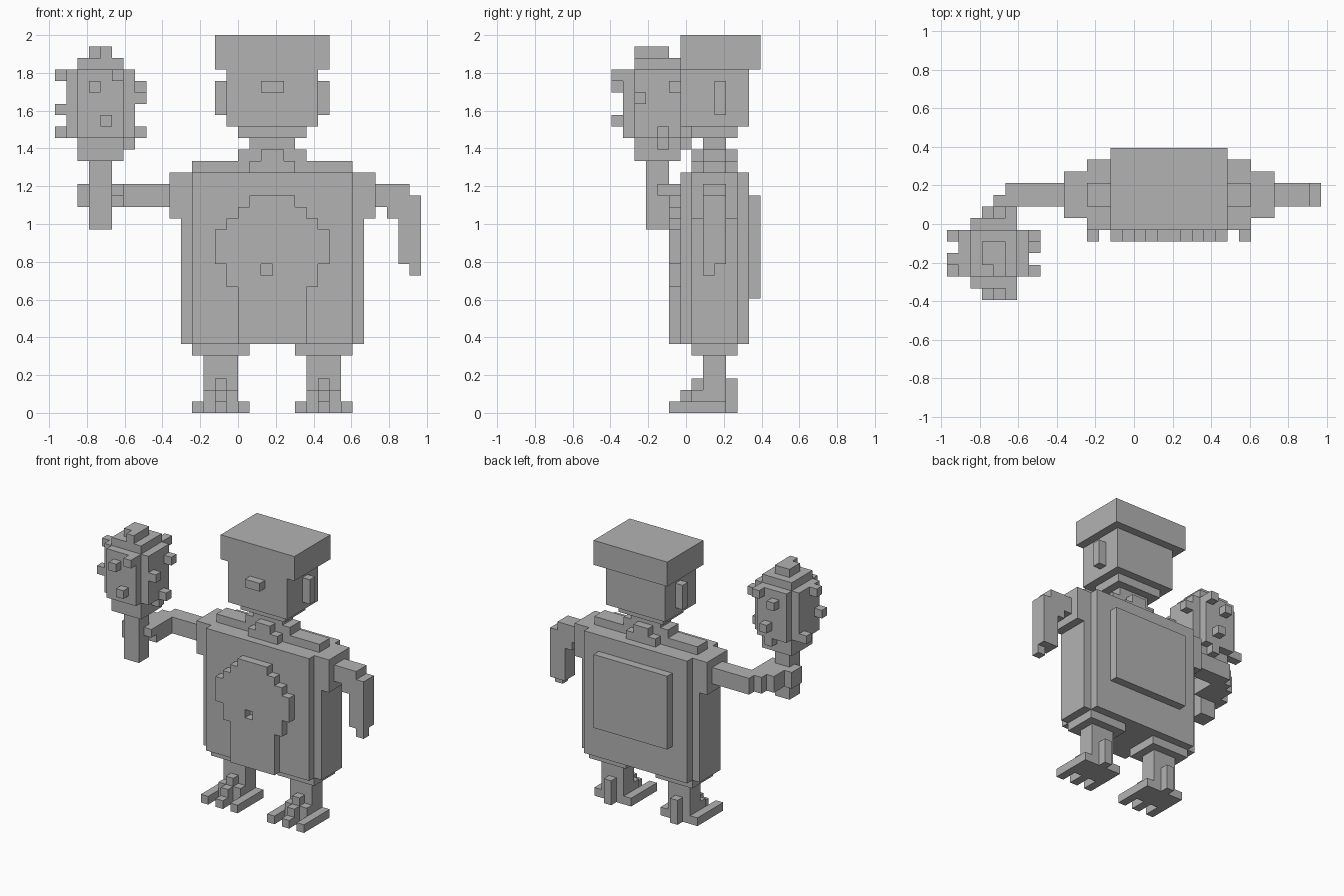
import bpy
import bmesh
import math
from mathutils import Vector

default_cube = bpy.data.objects.get("Cube")
if default_cube:
    bpy.data.objects.remove(default_cube, do_unlink=True)

UNIT = 2 / 33               # edge length of one block
MIDDLE = 3                  # block column of the body's mirror plane
DEPTH_OFFSET = 6.5          # moves block depth so the model is centred

grey = bpy.data.materials.new("stone grey")
grey.use_nodes = True
colour = (0.45, 0.45, 0.45, 1)
grey.diffuse_color = colour
grey.node_tree.nodes["Principled BSDF"].inputs["Base Color"].default_value = colour


def box(x, y, z):
    """Blocks filling the half-open ranges x, y and z."""
    return {(i, j, k) for i in range(*x) for j in range(*y) for k in range(*z)}


def slab(half_width, y, z):
    """Box centred on the body's mirror plane."""
    return box((MIDDLE - half_width, MIDDLE + half_width), y, z)


def mirrored(blocks):
    """The same blocks on the other side of the body."""
    return {(2 * MIDDLE - 1 - i, j, k) for i, j, k in blocks}


def build(name, blocks):
    """Skin a set of blocks with its outer faces only."""
    mesh = bpy.data.meshes.new(name)
    bm = bmesh.new()
    corners = {}

    def corner(point):
        if point not in corners:
            i, j, k = point
            corners[point] = bm.verts.new(Vector((i, j - DEPTH_OFFSET, k)) * UNIT)
        return corners[point]

    for block in sorted(blocks):
        for axis in range(3):
            u, v = (axis + 1) % 3, (axis + 2) % 3
            for side in (0, 1):
                neighbour = list(block)
                neighbour[axis] += 2 * side - 1
                if tuple(neighbour) in blocks:
                    continue
                loop = []
                for a, b in ((0, 0), (1, 0), (1, 1), (0, 1)):
                    point = list(block)
                    point[axis] += side
                    point[u] += a
                    point[v] += b
                    loop.append(corner(tuple(point)))
                bm.faces.new(loop if side else loop[::-1])
    # Merge coplanar block faces into large flat faces
    bmesh.ops.dissolve_limit(bm, angle_limit=math.radians(1),
                             verts=bm.verts[:], edges=bm.edges[:])
    bm.to_mesh(mesh)
    bm.free()
    mesh.materials.append(grey)
    part = bpy.data.objects.new(name, mesh)
    bpy.context.collection.objects.link(part)
    return part


# Head with flat hair, ears and nose
build("hair", slab(5, (6, 13), (30, 33)))
build("head", slab(4, (6, 12), (25, 30)))
build("nose", slab(1, (5, 6), (28, 29)))
right_ear = box((-2, -1), (9, 10), (26, 29))
build("right_ear", right_ear)
build("left_ear", mirrored(right_ear))
build("neck", slab(3, (7, 11), (24, 25)) | slab(2, (8, 10), (23, 24)))

# Torso: deep core, narrower sides, shoulders and stepped collar
torso = slab(7, (6, 12), (6, 21))
torso |= slab(8, (7, 11), (6, 21))
torso |= slab(9, (7, 11), (17, 21))
build("torso", torso)
collar = slab(7, (8, 10), (21, 22)) | slab(2, (7, 11), (21, 22))
collar |= slab(3, (8, 10), (22, 23)) | slab(1, (7, 11), (22, 23))
build("collar", collar)
build("back_panel", slab(5, (12, 13), (10, 19)))

# Rounded belly plate with a navel hole
belly = set()
for half_width, bottom, top in ((3, 6, 18), (2, 6, 19), (4, 11, 17), (5, 13, 16)):
    belly |= slab(half_width, (5, 6), (bottom, top))
belly -= box((2, 3), (5, 6), (12, 13))
build("belly", belly)

# Legs, and feet with three toes and a heel spur
leg = box((-4, 1), (7, 11), (5, 6)) | box((-3, 0), (8, 10), (1, 5))
foot = box((-4, 1), (7, 10), (0, 1))
for toe in (-4, -2, 0):
    foot |= box((toe, toe + 1), (5, 7), (0, 1))
foot |= box((-3, 0), (7, 8), (1, 2))
foot |= box((-2, -1), (6, 8), (1, 2))
foot |= box((-2, -1), (7, 8), (2, 3))
foot |= box((-2, -1), (10, 11), (0, 3))
for side, place in (("right", set), ("left", mirrored)):
    build(side + "_leg", place(leg))
    build(side + "_foot", place(foot))

# Left arm hanging down with one finger
left_arm = box((12, 15), (8, 10), (18, 20))
left_arm |= box((13, 16), (8, 10), (17, 19))
left_arm |= box((14, 16), (8, 10), (13, 18))
left_arm |= box((15, 16), (8, 9), (12, 13))
build("left_arm", left_arm)

# Right arm reaching forward in steps to the grip
handle = box((-13, -11), (3, 5), (16, 22))
right_arm = box((-11, -6), (8, 10), (18, 20))
right_arm |= box((-12, -10), (8, 9), (18, 20))
right_arm |= box((-13, -10), (6, 8), (18, 20))
right_arm |= box((-14, -10), (4, 6), (18, 20))
right_arm -= handle
right_arm -= box((-11, -10), (4, 5), (18, 19))
build("right_arm", right_arm)

# Club: handle, rounded head, and single-block studs all round
build("club_handle", handle)
club = box((-15, -9), (2, 6), (24, 30))
club |= box((-14, -10), (1, 7), (24, 30))
club |= box((-14, -10), (2, 6), (22, 31))
club |= box((-13, -11), (3, 5), (31, 32))
build("club_head", club)
studs = {
    "front": ((-13, 0, 28), (-11, 0, 29), (-12, 0, 25)),
    "left": ((-9, 2, 27), (-9, 5, 28), (-9, 4, 24)),
    "right": ((-16, 3, 29), (-16, 2, 26), (-16, 5, 24)),
    "back": ((-13, 7, 28), (-11, 7, 29), (-12, 7, 25)),
    "outer": ((-12, 2, 31), (-10, 4, 23), (-12, 6, 23)),
}
for side, blocks in studs.items():
    build("club_studs_" + side, set(blocks))
